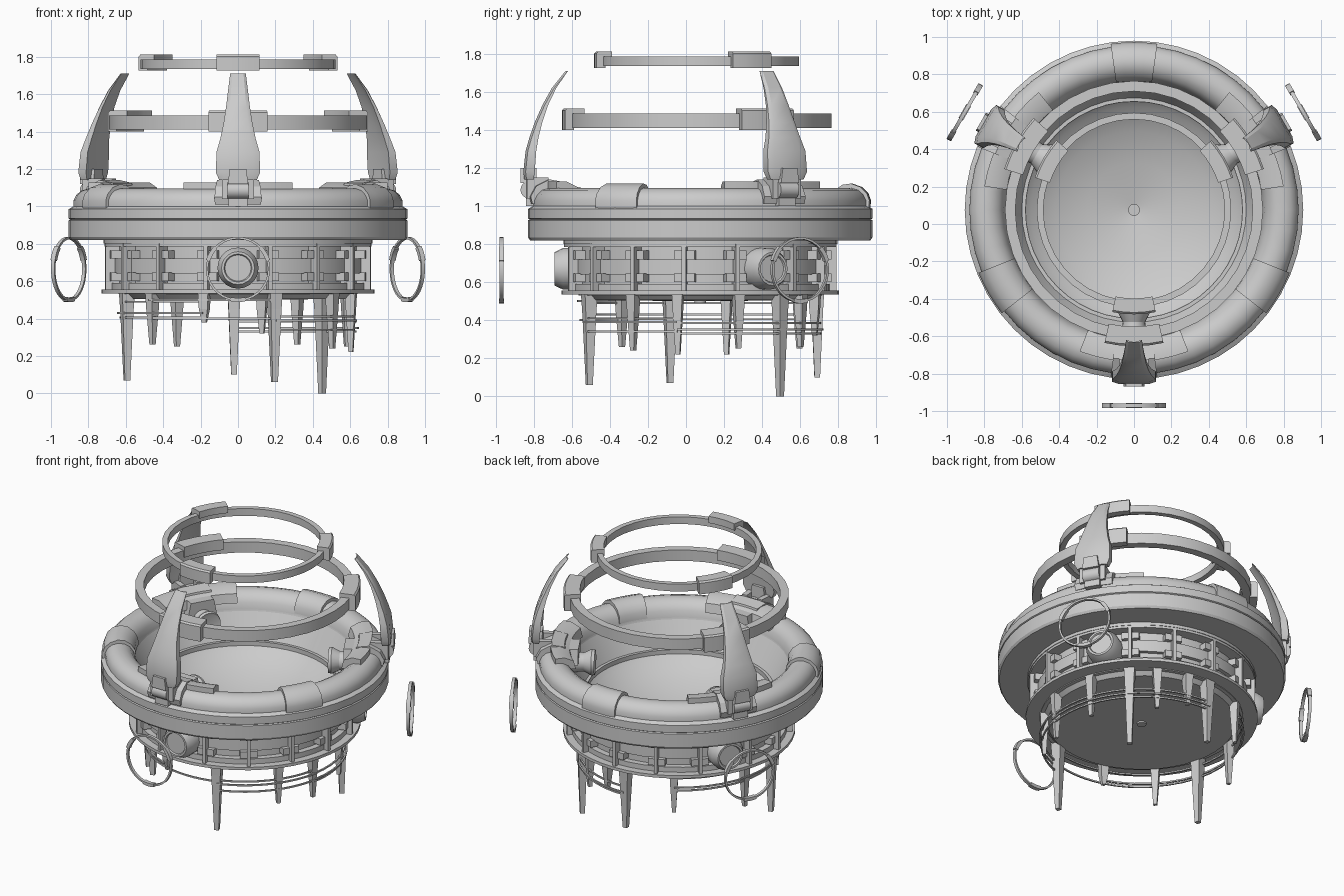
import bpy, bmesh, math
from math import sin, cos, pi, radians

CY = 0.075                      # axis of the round body
ARMS = (-90, 30, 150)           # directions of the three arms
grey = bpy.data.materials.new("plain grey")
grey.diffuse_color = (0.6, 0.6, 0.6, 1)


def finish(name, bm, smooth=30):
    bmesh.ops.recalc_face_normals(bm, faces=bm.faces)
    me = bpy.data.meshes.new(name)
    bm.to_mesh(me)
    bm.free()
    me.materials.append(grey)
    if smooth:
        for p in me.polygons:
            p.use_smooth = True
        me.set_sharp_from_angle(angle=radians(smooth))
    ob = bpy.data.objects.new(name, me)
    bpy.context.collection.objects.link(ob)
    return ob


def P(a, r, t, z):
    """Point at radius r, sideways t and height z in direction a (degrees)."""
    a = radians(a)
    return (r * cos(a) - t * sin(a), CY + r * sin(a) + t * cos(a), z)


def loft(name, sections, loop=False, smooth=30, ring=True):
    """Skin a row of point loops; caps the ends unless looped."""
    bm = bmesh.new()
    rows = [[bm.verts.new(p) for p in s] for s in sections]
    n, m = len(rows), len(rows[0])
    for i in range(n if loop else n - 1):
        a, b = rows[i], rows[(i + 1) % n]
        for j in range(m if ring else m - 1):
            k = (j + 1) % m
            bm.faces.new((a[j], a[k], b[k], b[j]))
    if not loop:
        bm.faces.new(rows[0])
        bm.faces.new(rows[-1])
    return finish(name, bm, smooth)


def lathe(name, prof, seg=48, ring=True):
    return loft(name, [[P(360 * i / seg, r, 0, z) for r, z in prof]
                       for i in range(seg)], True, 30, ring)


def arc(name, prof, a0, a1, seg=6):
    return loft(name, [[P(a0 + (a1 - a0) * i / seg, r, 0, z) for r, z in prof]
                       for i in range(seg + 1)])


def rect(r0, r1, z0, z1):
    return [(r0, z0), (r1, z0), (r1, z1), (r0, z1)]


def block(name, a, r0, r1, hw, z0, z1, taper=1.0):
    """Box in an arm's frame, top width scaled by taper."""
    return loft(name, [[P(a, r, t * k, z) for r, t in
                        ((r0, -hw), (r1, -hw), (r1, hw), (r0, hw))]
                       for z, k in ((z0, 1), (z1, taper))], smooth=0)


def radial_tube(name, a, z, rows, seg=20):
    """Turned part whose axis points outward; rows are (distance, radius)."""
    return loft(name, [[P(a, d, q * cos(2 * pi * i / seg), z + q * sin(2 * pi * i / seg))
                        for i in range(seg)] for d, q in rows])


# main disc, padded rim and bowl
lathe("main_disc", [(0.60, 0.82), (0.72, 0.80), (0.72, 0.82), (0.895, 0.82), (0.905, 0.835),
                    (0.905, 0.925), (0.897, 0.93), (0.905, 0.935), (0.905, 0.985),
                    (0.88, 1.0), (0.70, 1.0)])
lathe("padded_rim", [(0.88, 0.99), (0.88, 1.03), (0.865, 1.06), (0.84, 1.083), (0.80, 1.095),
                     (0.76, 1.09), (0.725, 1.07), (0.70, 1.035), (0.69, 0.99)])
lathe("bowl", [(0.70, 1.02), (0.675, 0.93), (0.63, 0.84), (0.55, 0.76), (0.42, 0.69),
               (0.25, 0.635), (0.03, 0.60), (0.03, 0.57), (0.3, 0.57), (0.6, 0.7), (0.70, 0.95)])
lathe("bowl_drain", [(0.0005, 0.58), (0.032, 0.58), (0.032, 0.61), (0.0005, 0.61)], 20)

# drum under the disc
lathe("drum_core", rect(0.58, 0.64, 0.53, 0.82))
lathe("drum_upper_band", rect(0.62, 0.715, 0.785, 0.82))
lathe("drum_middle_band", rect(0.62, 0.665, 0.64, 0.72))
lathe("drum_lower_band", rect(0.62, 0.68, 0.55, 0.59))
lathe("drum_base_ring", rect(0.60, 0.73, 0.535, 0.555))
lathe("drum_floor", [(0.0005, 0.50), (0.59, 0.505), (0.625, 0.54), (0.0005, 0.54)])
lathe("floor_plug", [(0.0005, 0.49), (0.03, 0.49), (0.03, 0.51), (0.0005, 0.51)], 20)
for a in ARMS:
    for k in (14, 37, 60, 83, 106):
        block("drum_fin", a + k, 0.62, 0.715, 0.011, 0.54, 0.80)
        for z in (0.60, 0.72):
            block("fin_bracket", a + k, 0.62, 0.69, 0.055, z, z + 0.045)
    radial_tube("side_port", a, 0.67, [(0.60, 0.11), (0.72, 0.11), (0.765, 0.088),
                                       (0.765, 0.075), (0.755, 0.07)])

# hanging spikes: direction, tip height
SPIKES = [(43, 0), (-71.5, 0.06), (195, 0.07), (92, 0.10), (222, 0.26), (122, 0.25),
          (59, 0.26), (-35, 0.24), (19, 0.25), (-11, 0.22), (167, 0.22),
          (253, 0.38), (78, 0.32)]
for a, tip in SPIKES:
    h = 0.035 if tip < 0.15 else 0.028
    loft("spike", [[P(a, 0.615 + x * w, y * w, z) for x, y in
                    ((-1, -1), (1, -1), (1, 1), (-1, 1))]
                   for z, w in ((0.54, h), (0.45, h * 0.85), (tip, h * 0.42))], smooth=0)
# cables strung between the spikes
for a0, a1, zs in ((122, 253, (0.49, 0.43, 0.405)), (-71.5, -11, (0.41, 0.39, 0.34)),
                   (-11, 92, (0.385, 0.35, 0.33)), (222, 288, (0.40, 0.50))):
    for i, z in enumerate(zs):
        r = 0.625 + 0.012 * (i % 2)
        arc("cable", rect(r, r + 0.01, z - 0.005, z + 0.005), a0, a1, 14)

# floating rings with clips
for nm, ro, ri, z0, z1, hw in (("upper_ring", 0.52, 0.485, 1.735, 1.785, 12),
                               ("lower_ring", 0.69, 0.635, 1.41, 1.485, 12.5)):
    lathe(nm, rect(ri, ro, z0, z1), 36)
    for a in ARMS:
        o, b = ro + 0.038, z1 + 0.027
        arc(nm + "_clip", [(ri - 0.012, z0 + 0.03), (ri - 0.012, b), (o - 0.01, b), (o, b - 0.01),
                           (o, z0 - 0.01), (ro - 0.01, z0 - 0.01), (ro - 0.01, z0 + 0.03)],
            a - hw, a + hw, 4)

# curved arms, hinges and mounts
BLADE = [(1.14, 0.925, 0.875, 0.10), (1.18, 0.93, 0.87, 0.118), (1.29, 0.918, 0.862, 0.115),
         (1.36, 0.898, 0.85, 0.095), (1.44, 0.87, 0.83, 0.078), (1.53, 0.83, 0.80, 0.064),
         (1.62, 0.78, 0.757, 0.053), (1.71, 0.708, 0.695, 0.042)]
for a in ARMS:
    loft("arm_blade", [[P(a, ri, -w, z), P(a, ro - 0.012, -w, z), P(a, ro, -w * 0.7, z),
                        P(a, ro, w * 0.7, z), P(a, ro - 0.012, w, z), P(a, ri, w, z),
                        P(a, ri + 0.012, 0, z)] for z, ro, ri, w in BLADE])
    block("hinge_frame", a, 0.86, 0.945, 0.055, 1.12, 1.20, 0.8)
    for s in (-1, 1):
        block("hinge_cheek", a + s * 4.2, 0.80, 0.915, 0.018, 1.04, 1.15)
    loft("hinge_barrel", [[P(a, 0.90 + 0.045 * cos(i * pi / 8), t, 1.085 + 0.045 * sin(i * pi / 8))
                           for i in range(16)] for t in (-0.055, 0.055)])
    block("hinge_foot", a, 0.84, 0.915, 0.05, 1.0, 1.07)
    # mount wrapped over the padded rim
    arc("mount_wing", [(0.675, 1.04), (0.69, 1.10), (0.75, 1.128), (0.81, 1.128), (0.81, 1.08),
                       (0.72, 1.05)], a - 21, a + 21, 8)
    arc("mount_saddle", [(0.70, 1.05), (0.72, 1.125), (0.80, 1.14), (0.87, 1.105), (0.90, 1.05),
                         (0.89, 1.01), (0.80, 1.05)], a - 8, a + 8, 4)
    block("inner_bracket", a, 0.63, 0.76, 0.10, 1.0, 1.10, 0.8)
    radial_tube("inner_nozzle", a, 0.98, [(0.535, 0.06), (0.53, 0.08), (0.55, 0.085),
                                          (0.60, 0.06), (0.65, 0.065), (0.70, 0.09)])
    # pad clamps opposite each arm
    arc("rim_clamp", [(0.685, 1.0), (0.69, 1.045), (0.715, 1.085), (0.755, 1.112), (0.80, 1.118),
                      (0.85, 1.10), (0.885, 1.065), (0.897, 1.03), (0.895, 0.99)],
        a + 172, a + 188, 4)

    # thin hoop floating in front of each port
    n = 40
    loft("floating_hoop", [[P(a, 1.045 + d, q * cos(2 * pi * i / n), 0.665 + q * sin(2 * pi * i / n))
                            for d, q in ((-0.01, 0.160), (0.01, 0.160), (0.01, 0.172), (-0.01, 0.172))]
                           for i in range(n)], True)
    for c in (30, 150, 270):
        loft("hoop_clip", [[P(a, 1.045 + d, q * cos(radians(c + e)), 0.665 + q * sin(radians(c + e)))
                            for d, q in ((-0.014, 0.155), (0.014, 0.155), (0.014, 0.177), (-0.014, 0.177))]
                           for e in (-14, -7, 0, 7, 14)])
